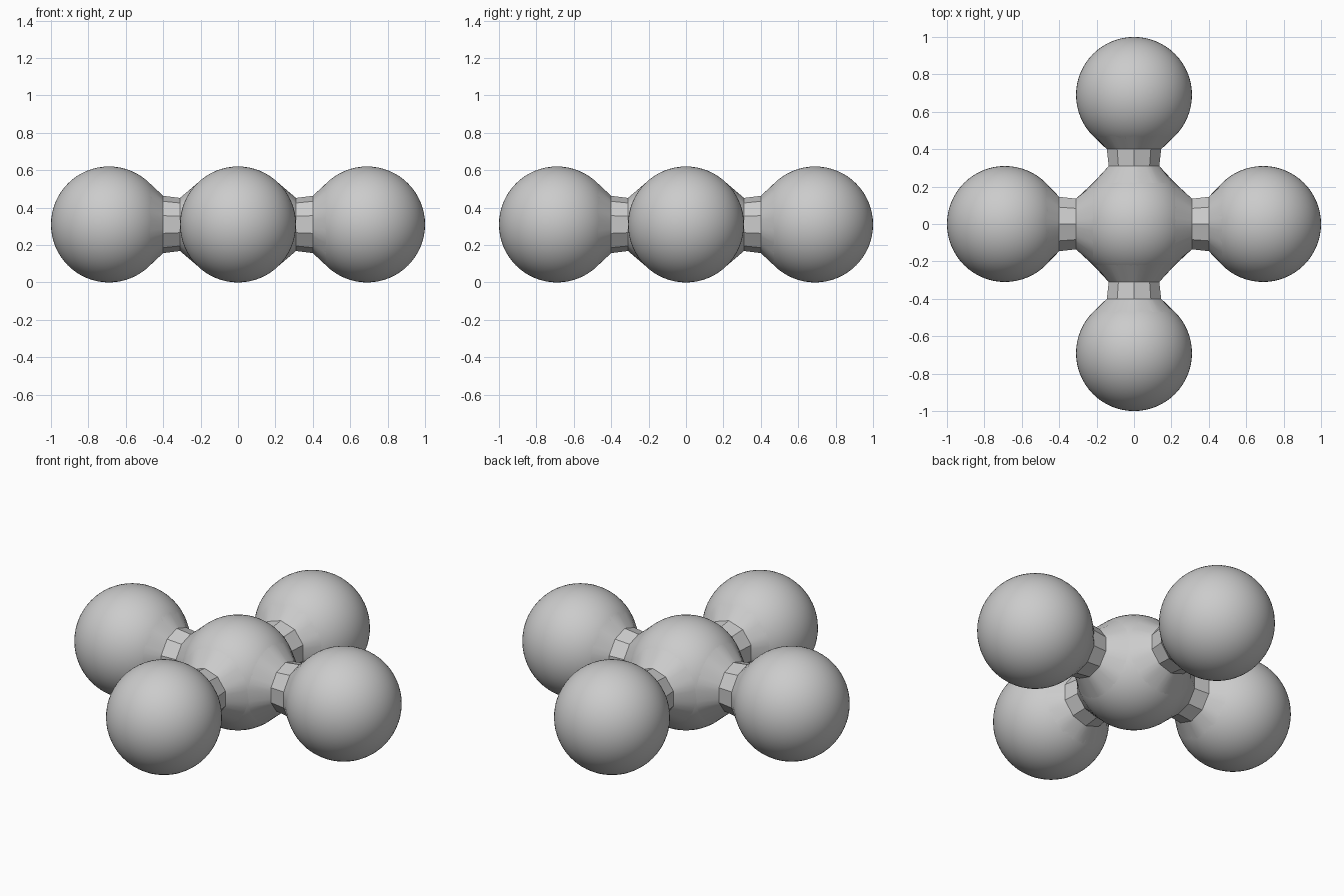
import bpy
import bmesh
from math import sin, cos, pi, radians
from mathutils import Matrix, Vector

if "Cube" in bpy.data.objects:
    bpy.data.objects.remove(bpy.data.objects["Cube"], do_unlink=True)

R = 0.31        # ball radius
REACH = 0.69    # centre to outer ball centre
SEGMENTS = 40
SIDES = 10

grey = bpy.data.materials.new("light_grey")
grey.use_nodes = True
grey.diffuse_color = (0.6, 0.6, 0.6, 1)
grey.node_tree.nodes["Principled BSDF"].inputs["Base Color"].default_value = (0.6, 0.6, 0.6, 1)


def add_object(name, bm):
    bmesh.ops.recalc_face_normals(bm, faces=bm.faces)
    mesh = bpy.data.meshes.new(name)
    bm.to_mesh(mesh)
    bm.free()
    mesh.materials.append(grey)
    obj = bpy.data.objects.new(name, mesh)
    bpy.context.collection.objects.link(obj)
    bpy.ops.object.select_all(action="DESELECT")
    obj.select_set(True)
    bpy.context.view_layer.objects.active = obj
    bpy.ops.object.shade_smooth_by_angle(angle=radians(30))
    return obj


def add_ball(name, location):
    bm = bmesh.new()
    bmesh.ops.create_uvsphere(bm, u_segments=64, v_segments=32, radius=R)
    add_object(name, bm).location = location


def ring_radius(radius, angle, faceted):
    # Faceted rings follow a ten-sided outline with a corner at the top
    if not faceted:
        return radius
    half = pi / SIDES
    offset = (angle - pi / 2) % (2 * half) - half
    return radius * cos(half) / cos(offset)


def add_neck(name, turn):
    # Round where it leaves each ball, ten-sided along the waist
    start = R * cos(pi / 4)
    profile = [(start, start, False), (0.31, 0.142, True),
               (0.40, 0.153, True), (REACH - start, start, False)]
    bm = bmesh.new()
    rings = []
    for x, radius, faceted in profile:
        ring = []
        for i in range(SEGMENTS):
            a = 2 * pi * i / SEGMENTS
            r = ring_radius(radius, a, faceted)
            ring.append(bm.verts.new((x, r * cos(a), r * sin(a))))
        rings.append(ring)
    for a, b in zip(rings, rings[1:]):
        for i in range(SEGMENTS):
            j = (i + 1) % SEGMENTS
            bm.faces.new((a[i], a[j], b[j], b[i]))
    bmesh.ops.rotate(bm, verts=bm.verts, cent=(0, 0, 0), matrix=Matrix.Rotation(turn, 3, "Z"))
    add_object(name, bm).location = (0, 0, R)


# Centre ball, then four arms of neck and outer ball
add_ball("centre_ball", (0, 0, R))
for i, side in enumerate(("left", "back", "right", "front")):
    turn = i * pi / 2
    add_neck(side + "_neck", turn)
    add_ball(side + "_ball", Vector((REACH * cos(turn), REACH * sin(turn), R)))
